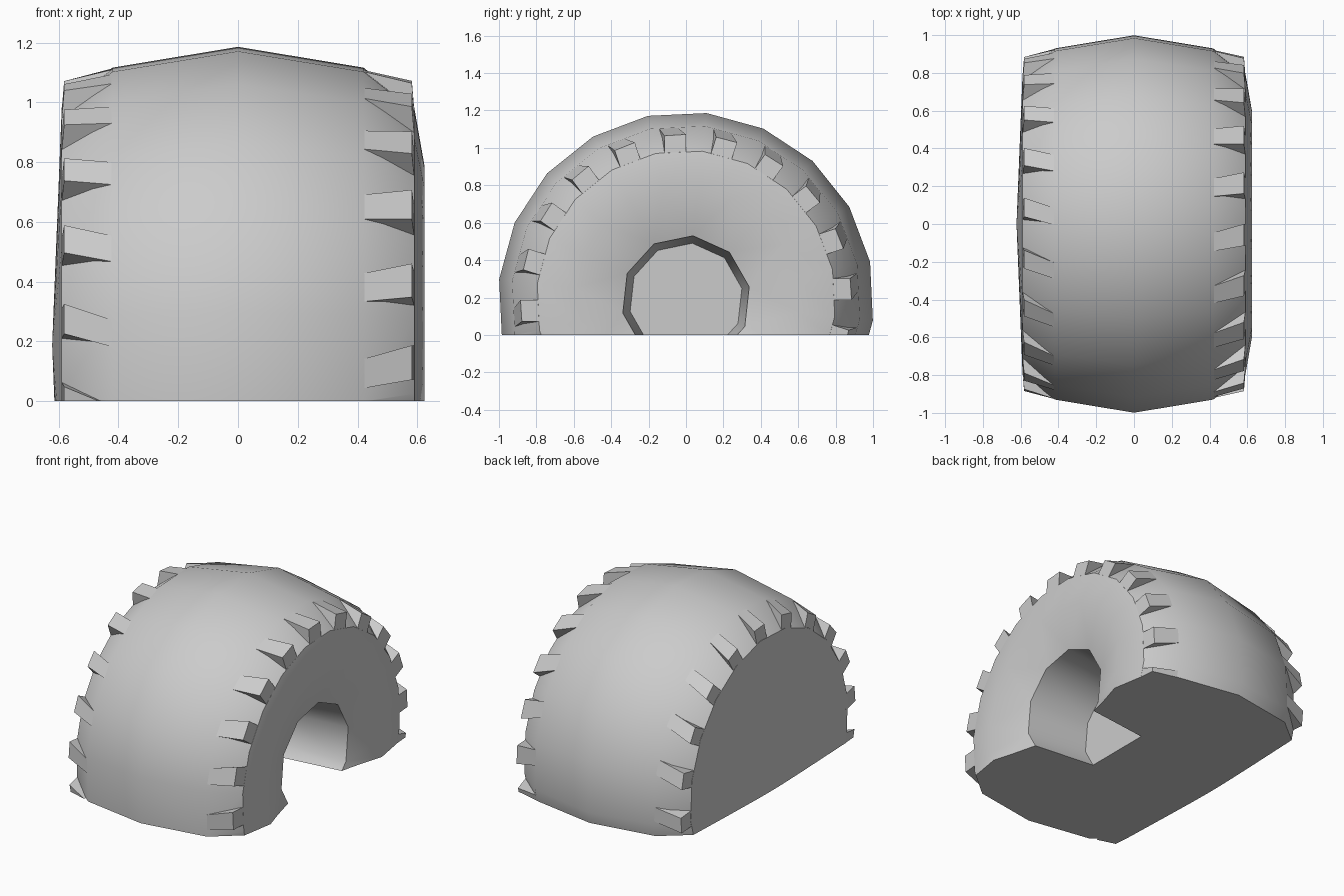
import bpy, bmesh
from math import radians, cos, sin

if "Cube" in bpy.data.objects:
    bpy.data.objects.remove(bpy.data.objects["Cube"])

CZ = 0.187          # axle height
SEG = 20
STEP = 360 / SEG
PHASE = 83.7        # angle of the first tyre vertex


def polar(x, r, deg):
    a = radians(deg)
    return (x, r * cos(a), CZ + r * sin(a))


def facet(r, deg):
    """Radius of the 20-sided tyre surface at an angle."""
    d = (deg - PHASE + STEP / 2) % STEP - STEP / 2
    # distance to the chord, measured from the nearest vertex direction
    return r * cos(radians(STEP / 2)) / cos(radians(STEP / 2 - abs(d)))


def ring(bm, x, r, n):
    return [bm.verts.new(polar(x, r, PHASE + 360 / n * i)) for i in range(n)]


def bridge(bm, a, b):
    n = len(a)
    for i in range(n):
        j = (i + 1) % n
        bm.faces.new((a[i], a[j], b[j], b[i]))


def finish(bm, name, angle):
    """Cut flat at the ground, cap the cut and smooth."""
    bmesh.ops.recalc_face_normals(bm, faces=bm.faces[:])
    bmesh.ops.bisect_plane(bm, geom=bm.verts[:] + bm.edges[:] + bm.faces[:], dist=1e-5,
                           plane_co=(0, 0, 0), plane_no=(0, 0, -1), clear_outer=True)
    rim = [e for e in bm.edges if e.is_boundary]
    if name == "tyre":
        bmesh.ops.triangle_fill(bm, edges=rim, use_beauty=True)
    else:
        bmesh.ops.holes_fill(bm, edges=rim, sides=0)
    bmesh.ops.recalc_face_normals(bm, faces=bm.faces[:])
    me = bpy.data.meshes.new(name)
    bm.to_mesh(me)
    bm.free()
    ob = bpy.data.objects.new(name, me)
    bpy.context.collection.objects.link(ob)
    bpy.ops.object.select_all(action='DESELECT')
    ob.select_set(True)
    bpy.context.view_layer.objects.active = ob
    bpy.ops.object.shade_smooth_by_angle(angle=radians(angle))


def tyre():
    """Lathed body: closed cone on the left, hub pocket on the right."""
    bm = bmesh.new()
    profile = [(-0.59, 0.80), (-0.42, 0.935), (0, 1.005),
               (0.42, 0.935), (0.59, 0.80), (0.625, 0.60)]
    rings = [ring(bm, x, r, SEG) for x, r in profile]
    for a, b in zip(rings, rings[1:]):
        bridge(bm, a, b)
    tip = bm.verts.new((-0.622, 0, CZ))
    for i in range(SEG):
        bm.faces.new((tip, rings[0][(i + 1) % SEG], rings[0][i]))

    # Ten-sided hub pocket
    lip, base = ring(bm, 0.545, 0.345, 10), ring(bm, 0.13, 0.305, 10)
    edge = rings[-1]
    for i in range(10):
        a, m, b = edge[2 * i], edge[2 * i + 1], edge[(2 * i + 2) % SEG]
        p, q = lip[i], lip[(i + 1) % 10]
        for tri in ((a, m, p), (m, q, p), (m, b, q)):
            bm.faces.new(tri)
    bridge(bm, lip, base)
    bm.faces.new(base)
    finish(bm, "tyre", 38)


def lugs(name, side, start, slant, width_in, width_out):
    """Shoulder lugs: slanted wedges, one per segment."""
    bm = bmesh.new()
    for k in range(SEG):
        a = start + k * STEP
        ends = []
        for out, inn, flare in ((a, a + slant, 0),
                                (a + width_out, a + slant + width_in, 1)):
            top = facet(0.936, inn)
            ends.append([bm.verts.new(polar(side * x, r, d)) for x, r, d in (
                (0.41, top, inn), (0.582, 0.885, out),
                (0.591, 0.775, out + flare), (0.41, top - 0.06, inn))])
        u, v = ends
        bm.faces.new(u)
        bm.faces.new(v[::-1])
        bridge(bm, u, v)
    finish(bm, name, 20)


tyre()
lugs("right_lugs", 1, 0, 3, 6, 7.5)
lugs("left_lugs", -1, 9, 4, 5.5, 6.5)
